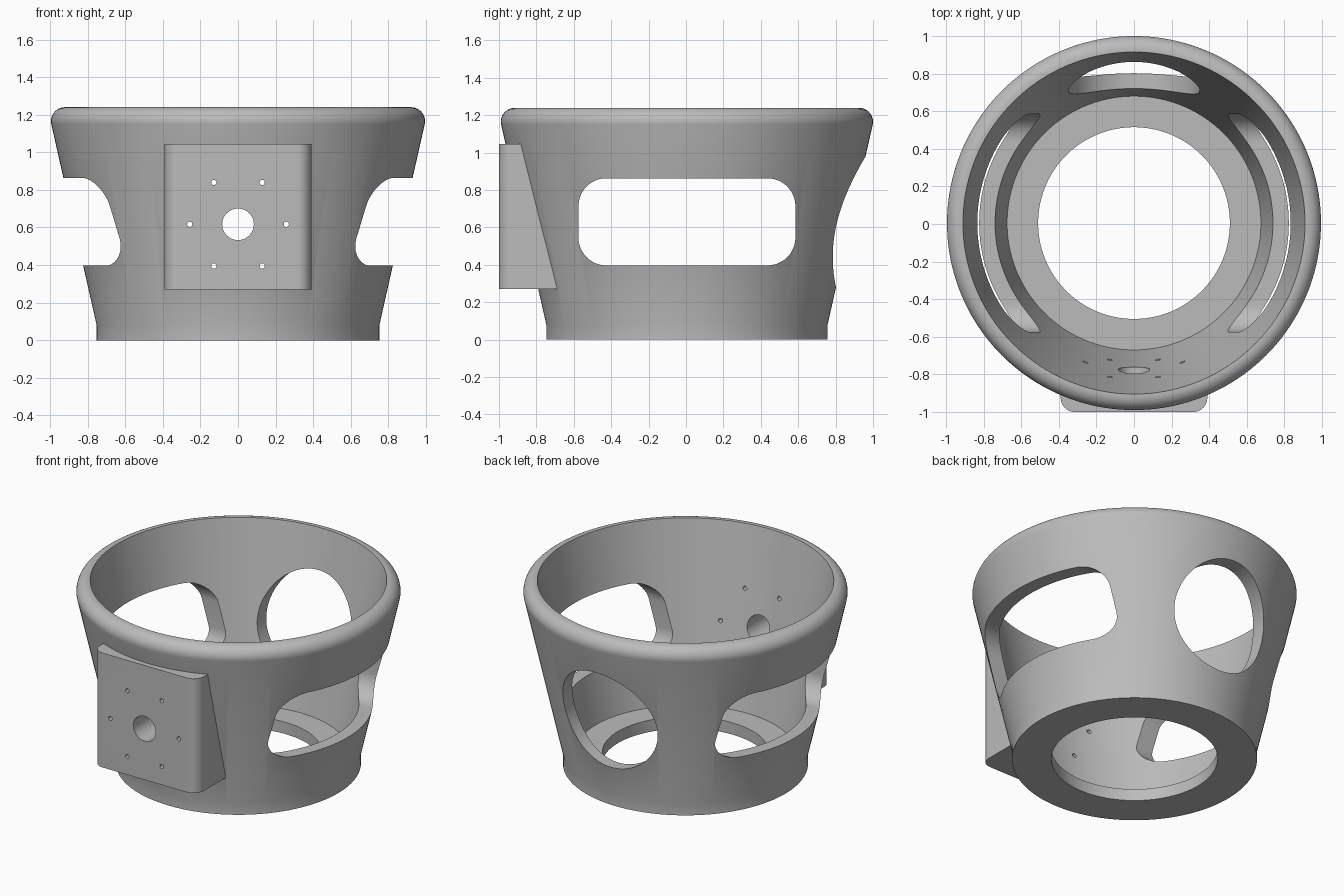
import bpy, bmesh
from math import sin, cos, pi, radians

if "Cube" in bpy.data.objects:
    bpy.data.objects.remove(bpy.data.objects["Cube"])

grey = bpy.data.materials.new("plain grey")
grey.use_nodes = True
colour = (0.5, 0.5, 0.5, 1)
grey.diffuse_color = colour
grey.node_tree.nodes["Principled BSDF"].inputs["Base Color"].default_value = colour

CENTRE_Y = 0.005
SEGMENTS = 160


def loft(name, rings):
    """Closed solid skinned through rings that have equal point counts."""
    bm = bmesh.new()
    loops = [[bm.verts.new(p) for p in ring] for ring in rings]
    for low, high in zip(loops, loops[1:]):
        for i in range(len(low)):
            bm.faces.new((low[i - 1], low[i], high[i], high[i - 1]))
    bm.faces.new(loops[0][::-1])
    bm.faces.new(loops[-1])
    bmesh.ops.recalc_face_normals(bm, faces=bm.faces[:])
    mesh = bpy.data.meshes.new(name)
    bm.to_mesh(mesh)
    bm.free()
    mesh.materials.append(grey)
    obj = bpy.data.objects.new(name, mesh)
    bpy.context.collection.objects.link(obj)
    return obj


def circle(u, v, radius, count):
    return [(u + radius * cos(2 * pi * i / count), v + radius * sin(2 * pi * i / count))
            for i in range(count)]


def rounded_rect(u0, u1, v0, v1, radius, steps=12):
    points = []
    corners = [(u1 - radius, v1 - radius), (u0 + radius, v1 - radius),
               (u0 + radius, v0 + radius), (u1 - radius, v0 + radius)]
    for quarter, (u, v) in enumerate(corners):
        for i in range(steps + 1):
            a = (quarter + i / steps) * pi / 2
            points.append((u + radius * cos(a), v + radius * sin(a)))
    return points


def lathe(name, profile):
    return loft(name, [[(x, y, z) for x, y in circle(0, CENTRE_Y, r, SEGMENTS)]
                       for r, z in profile])


def prism(name, outline, axis, start, end):
    place = {"x": lambda u, v, d: (d, u, v),
             "y": lambda u, v, d: (u, d, v),
             "z": lambda u, v, d: (u, v, d)}[axis]
    return loft(name, [[place(u, v, d) for u, v in outline] for d in (start, end)])


def combine(target, tool, operation):
    mod = target.modifiers.new("cut", "BOOLEAN")
    mod.operation, mod.object, mod.solver = operation, tool, "EXACT"
    bpy.ops.object.select_all(action="DESELECT")
    bpy.context.view_layer.objects.active = target
    target.select_set(True)
    bpy.ops.object.modifier_apply(modifier=mod.name)
    bpy.data.objects.remove(tool)


# Tapered outer body with a straight foot and a rounded rim
rim = [(0.92 + 0.075 * cos(radians(a)), 1.165 + 0.075 * sin(radians(a)))
       for a in [-12.7 + 102.7 * i / 12 for i in range(13)]]
housing = lathe("ring_housing", [(0.752, 0), (0.752, 0.08)] + rim)

# Flat mounting block on the front
block = prism("mounting_block", rounded_rect(-0.39, 0.39, -1, -0.5, 0.075), "z", 0.27, 1.045)
combine(housing, block, "UNION")

# Hollow inside, leaving a floor ring with a round opening
cavity = lathe("cavity", [(0.51, -0.1), (0.51, 0.08), (0.675, 0.08), (0.91, 1.24), (0.93, 1.34)])
combine(housing, cavity, "DIFFERENCE")

# Side windows and round back window
side = rounded_rect(CENTRE_Y - 0.58, CENTRE_Y + 0.58, 0.397, 0.863, 0.15)
combine(housing, prism("side_windows", side, "x", -1.2, 1.2), "DIFFERENCE")
combine(housing, prism("back_window", circle(0, 0.63, 0.35, 96), "y", 0.3, 1.2), "DIFFERENCE")

# Shaft hole and ring of six screw holes through the block
combine(housing, prism("shaft_hole", circle(0, 0.617, 0.084, 48), "y", -1.2, -0.4), "DIFFERENCE")
for i in range(6):
    a = i * pi / 3
    outline = circle(0.257 * cos(a), 0.617 + 0.257 * sin(a), 0.014, 16)
    combine(housing, prism("screw_hole", outline, "y", -1.2, -0.4), "DIFFERENCE")

bpy.ops.object.shade_smooth_by_angle(angle=radians(30))
